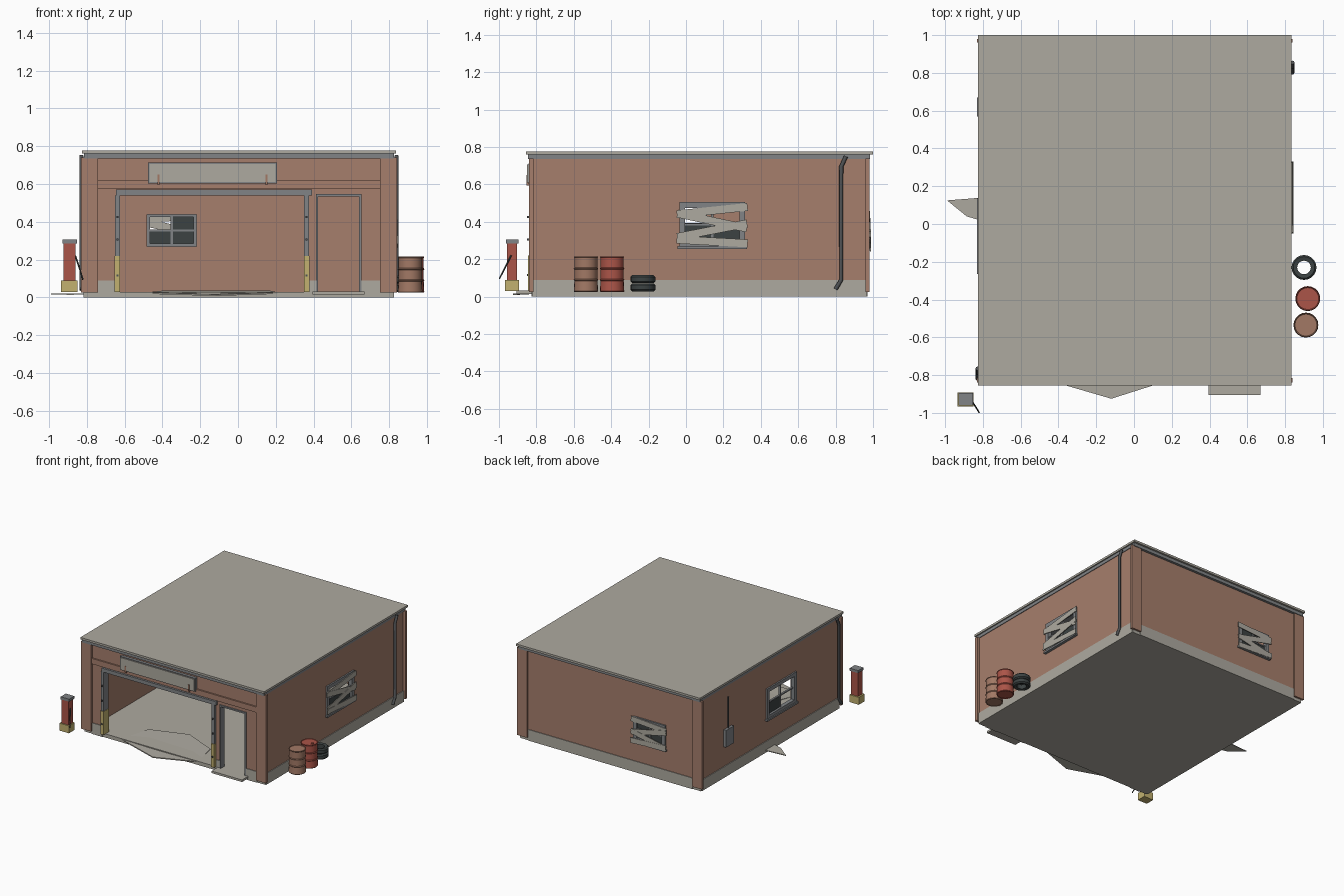
import bpy, bmesh
from math import radians, sin, cos, pi
from mathutils import Matrix, Vector

if "Cube" in bpy.data.objects:
    bpy.data.objects.remove(bpy.data.objects["Cube"])


def material(name, r, g, b):
    m = bpy.data.materials.new(name)
    m.use_nodes = True
    m.diffuse_color = (r, g, b, 1)
    m.node_tree.nodes["Principled BSDF"].inputs["Base Color"].default_value = (r, g, b, 1)
    return m


BRICK = material("brick", 0.38, 0.21, 0.15)
CONCRETE = material("concrete", 0.42, 0.40, 0.35)
STEEL = material("steel grey", 0.22, 0.23, 0.24)
DARK = material("dark rubber", 0.045, 0.055, 0.055)
IRON = material("iron grey", 0.08, 0.085, 0.09)
RED = material("faded red", 0.41, 0.09, 0.065)
YELLOW = material("faded yellow", 0.54, 0.44, 0.16)
RUST = material("rust", 0.36, 0.19, 0.13)


def finish(name, bm, mat, place=None):
    bmesh.ops.recalc_face_normals(bm, faces=bm.faces)
    me = bpy.data.meshes.new(name)
    bm.to_mesh(me)
    bm.free()
    me.materials.append(mat)
    ob = bpy.data.objects.new(name, me)
    bpy.context.collection.objects.link(ob)
    if place:
        ob.matrix_world = place
    return ob


def box(name, x, y, z, mat, place=None):
    """Box from three (low, high) ranges."""
    bm = bmesh.new()
    size = Matrix.Diagonal((x[1] - x[0], y[1] - y[0], z[1] - z[0], 1))
    mid = Vector((sum(x) / 2, sum(y) / 2, sum(z) / 2))
    bmesh.ops.create_cube(bm, size=1, matrix=Matrix.Translation(mid) @ size)
    return finish(name, bm, mat, place)


def lathe(name, profile, at, mat, closed=False, steps=20):
    """Spin (radius, height) points about a vertical axis."""
    bm = bmesh.new()
    rings = [[bm.verts.new((r * cos(2 * pi * i / steps), r * sin(2 * pi * i / steps), z))
              for i in range(steps)] for r, z in profile]
    pairs = list(zip(rings, rings[1:] + rings[:1])) if closed else list(zip(rings, rings[1:]))
    for a, b in pairs:
        for i in range(steps):
            j = (i + 1) % steps
            bm.faces.new((a[i], a[j], b[j], b[i]))
    if not closed:
        bm.faces.new(rings[0])
        bm.faces.new(rings[-1])
    ob = finish(name, bm, mat, Matrix.Translation(at))
    for p in ob.data.polygons:
        p.use_smooth = abs(p.normal.z) < 0.9
    ob.data.set_sharp_from_angle(angle=radians(35))
    return ob


def tube(name, points, radius, mat):
    cu = bpy.data.curves.new(name, "CURVE")
    cu.dimensions = "3D"
    cu.bevel_depth = radius
    cu.bevel_resolution = 2
    cu.use_fill_caps = True
    sp = cu.splines.new("POLY")
    sp.points.add(len(points) - 1)
    for p, co in zip(sp.points, points):
        p.co = (*co, 1)
    cu.materials.append(mat)
    ob = bpy.data.objects.new(name, cu)
    bpy.context.collection.objects.link(ob)


def cut(ob, x, y, z):
    cutter = box("cutter", x, y, z, BRICK)
    mod = ob.modifiers.new("opening", "BOOLEAN")
    mod.operation = "DIFFERENCE"
    mod.solver = "EXACT"
    mod.object = cutter
    bpy.context.view_layer.objects.active = ob
    bpy.ops.object.modifier_apply(modifier=mod.name)
    bpy.data.objects.remove(cutter)


def slab(name, outline, mat, thick):
    """Thin plate from (x, y, z) corners."""
    bm = bmesh.new()
    face = bm.faces.new([bm.verts.new(p) for p in outline])
    new = bmesh.ops.extrude_face_region(bm, geom=[face])["geom"]
    bmesh.ops.translate(bm, verts=[v for v in new if isinstance(v, bmesh.types.BMVert)],
                        vec=(0, 0, -thick))
    return finish(name, bm, mat)


# Shell: floor, hollow walls, openings
box("floor_slab", (-0.81, 0.82), (-0.82, 0.965), (0, 0.03), CONCRETE)
walls = box("walls", (-0.81, 0.82), (-0.82, 0.965), (0.03, 0.74), BRICK)
cut(walls, (-0.775, 0.785), (-0.785, 0.93), (0, 1))
cut(walls, (-0.64, 0.37), (-0.9, -0.7), (0, 0.54))
cut(walls, (0.42, 0.645), (-0.9, -0.7), (0, 0.54))
cut(walls, (0.7, 0.9), (-0.02, 0.30), (0.28, 0.49))
cut(walls, (-0.9, -0.7), (-0.24, 0.11), (0.28, 0.50))
cut(walls, (-0.48, -0.22), (0.9, 1.0), (0.27, 0.44))

# Corner pilasters and front beam
for x in ((-0.83, -0.74), (0.75, 0.84)):
    box("front_pilaster", x, (-0.84, -0.815), (0.025, 0.74), BRICK)
    box("back_pilaster", x, (0.96, 0.98), (0.025, 0.74), BRICK)
box("front_beam", (-0.74, 0.75), (-0.832, -0.815), (0.575, 0.62), BRICK)

# Plinth strips
box("right_plinth", (0.815, 0.826), (-0.815, 0.96), (0, 0.09), CONCRETE)
box("left_plinth", (-0.816, -0.805), (-0.815, 0.96), (0, 0.09), CONCRETE)
box("back_plinth", (-0.74, 0.75), (0.96, 0.97), (0, 0.09), CONCRETE)
for x in ((-0.74, -0.65), (0.375, 0.415), (0.65, 0.75)):
    box("front_plinth", x, (-0.825, -0.815), (0, 0.09), CONCRETE)

# Roof
box("roof_fascia", (-0.815, 0.825), (-0.845, 0.985), (0.735, 0.76), STEEL)
box("roof_slab", (-0.825, 0.835), (-0.855, 1.0), (0.76, 0.777), CONCRETE)

# Garage door frame with guards
box("garage_lintel", (-0.645, 0.39), (-0.84, -0.78), (0.54, 0.57), STEEL)
for x in (-0.65, 0.35):
    box("garage_jamb", (x, x + 0.025), (-0.84, -0.78), (0.03, 0.54), STEEL)
    box("jamb_guard", (x - 0.002, x + 0.027), (-0.845, -0.775), (0.03, 0.22), YELLOW)
    for z in (0.11, 0.3, 0.42):
        box("jamb_bolt", (x + 0.008, x + 0.017), (-0.85, -0.84), (z, z + 0.012), IRON)

# Side doorway and step
for x in (0.412, 0.64):
    box("side_door_jamb", (x, x + 0.012), (-0.83, -0.78), (0.03, 0.54), STEEL)
box("side_door_head", (0.412, 0.652), (-0.83, -0.78), (0.535, 0.547), STEEL)
box("side_door_step", (0.395, 0.67), (-0.905, -0.82), (0.015, 0.032), CONCRETE)

# Blank sign board and brackets
box("sign_back", (-0.475, 0.205), (-0.843, -0.82), (0.603, 0.713), STEEL)
box("sign_board", (-0.467, 0.197), (-0.849, -0.843), (0.61, 0.706), CONCRETE)
for x in (-0.425, 0.145):
    box("sign_bracket", (x, x + 0.01), (-0.854, -0.83), (0.595, 0.65), RUST)


def window(side, at, turn, w, h, panes, boards):
    """Local x runs along the wall, local -y points outward."""
    place = Matrix.Translation(at) @ Matrix.Rotation(radians(turn), 4, "Z")
    t = 0.015
    for s in (-1, 1):
        ux, uz = s * w / 2, s * h / 2
        box(side + "_window_stile", (ux - t, ux + t), (-0.012, 0.02), (-h / 2 - t, h / 2 + t), STEEL, place)
        box(side + "_window_rail", (-w / 2, w / 2), (-0.012, 0.02), (uz - t, uz + t), STEEL, place)
    box(side + "_window_mullion", (-0.006, 0.006), (0, 0.015), (-h / 2, h / 2), STEEL, place)
    box(side + "_window_bar", (-w / 2, w / 2), (0, 0.015), (-0.005, 0.005), STEEL, place)
    box(side + "_window_sill", (-w / 2 - 0.025, w / 2 + 0.025), (-0.022, 0.01),
        (-h / 2 - 0.024, -h / 2 - 0.01), STEEL, place)
    for i, k in panes:
        box(side + "_window_pane", (i * w / 2, (i + 1) * w / 2), (0.006, 0.010),
            (k * h / 2, (k + 1) * h / 2), DARK, place)
    for n, (z, angle) in enumerate(boards):
        d = -0.013 - 0.002 * n
        tilt = place @ Matrix.Translation((0, d, z)) @ Matrix.Rotation(radians(-angle), 4, "Y")
        half = w / 2 + 0.03
        box(side + "_window_board", (-half, half), (-0.006, 0.0), (-0.021, 0.021), CONCRETE, tilt)


window("right", (0.82, 0.14, 0.385), 90, 0.32, 0.21, [(0, -1), (-1, -1)],
       [(0.075, 6), (0.02, -12), (-0.03, 11), (-0.09, -3)])
window("left", (-0.81, -0.065, 0.39), -90, 0.35, 0.22, [(-1, -1)], [])
window("back", (-0.35, 0.965, 0.355), 180, 0.26, 0.17, [(-1, -1), (-1, 0), (1 - 1, -1)],
       [(0.07, -4), (0.01, 13), (-0.05, -12), (-0.085, 3)])

# Downpipes
for x, y in ((0.838, 0.83), (-0.828, -0.79)):
    tube("downpipe", [(x, y + 0.025, 0.75), (x, y, 0.695), (x, y, 0.09), (x, y - 0.03, 0.04)], 0.011, IRON)

# Meter box and conduit
box("meter_box", (-0.832, -0.805), (0.57, 0.67), (0.25, 0.39), STEEL)
tube("conduit", [(-0.815, 0.62, 0.39), (-0.815, 0.62, 0.64)], 0.006, IRON)

# Drums with rolled ribs
drum = [(0.058, 0.004), (0.062, 0), (0.065, 0.004)]
for z in (0.065, 0.125):
    drum += [(0.062, z - 0.005), (0.066, z), (0.062, z + 0.005)]
drum += [(0.062, 0.184), (0.065, 0.187), (0.062, 0.191), (0.058, 0.186)]
lathe("red_drum", drum, (0.92, -0.395, 0.025), RED)
lathe("rusty_drum", drum, (0.91, -0.535, 0.025), RUST)
lathe("drum_cap", [(0.01, 0), (0.01, 0.006)], (0.95, -0.395, 0.21), RED, steps=10)

# Stacked tyres
tyre = [(0.036, 0.004), (0.057, 0), (0.066, 0.009), (0.066, 0.034), (0.057, 0.043), (0.036, 0.039)]
for z in (0.028, 0.072):
    lathe("tyre", tyre, (0.9, -0.23, z), DARK, closed=True)

# Fuel pump
box("pump_base", (-0.935, -0.85), (-0.967, -0.893), (0.03, 0.09), YELLOW)
box("pump_body", (-0.922, -0.86), (-0.957, -0.903), (0.09, 0.285), RED)
box("pump_cap", (-0.928, -0.852), (-0.962, -0.895), (0.285, 0.306), STEEL)
tube("pump_hose", [(-0.86, -0.935, 0.22), (-0.84, -0.965, 0.16), (-0.82, -0.998, 0.095)], 0.004, DARK)

# Broken ground slabs
slab("front_ground_slab", [(-0.48, -0.82, 0.027), (-0.12, -0.925, 0.016), (0.21, -0.82, 0.027),
                           (0.17, -0.6, 0.036), (-0.1, -0.48, 0.036), (-0.4, -0.58, 0.036)], CONCRETE, 0.008)
slab("left_ground_slab", [(-0.99, 0.125, 0.022), (-0.885, 0.04, 0.02), (-0.8, 0.015, 0.022),
                          (-0.8, 0.14, 0.022)], CONCRETE, 0.006)
